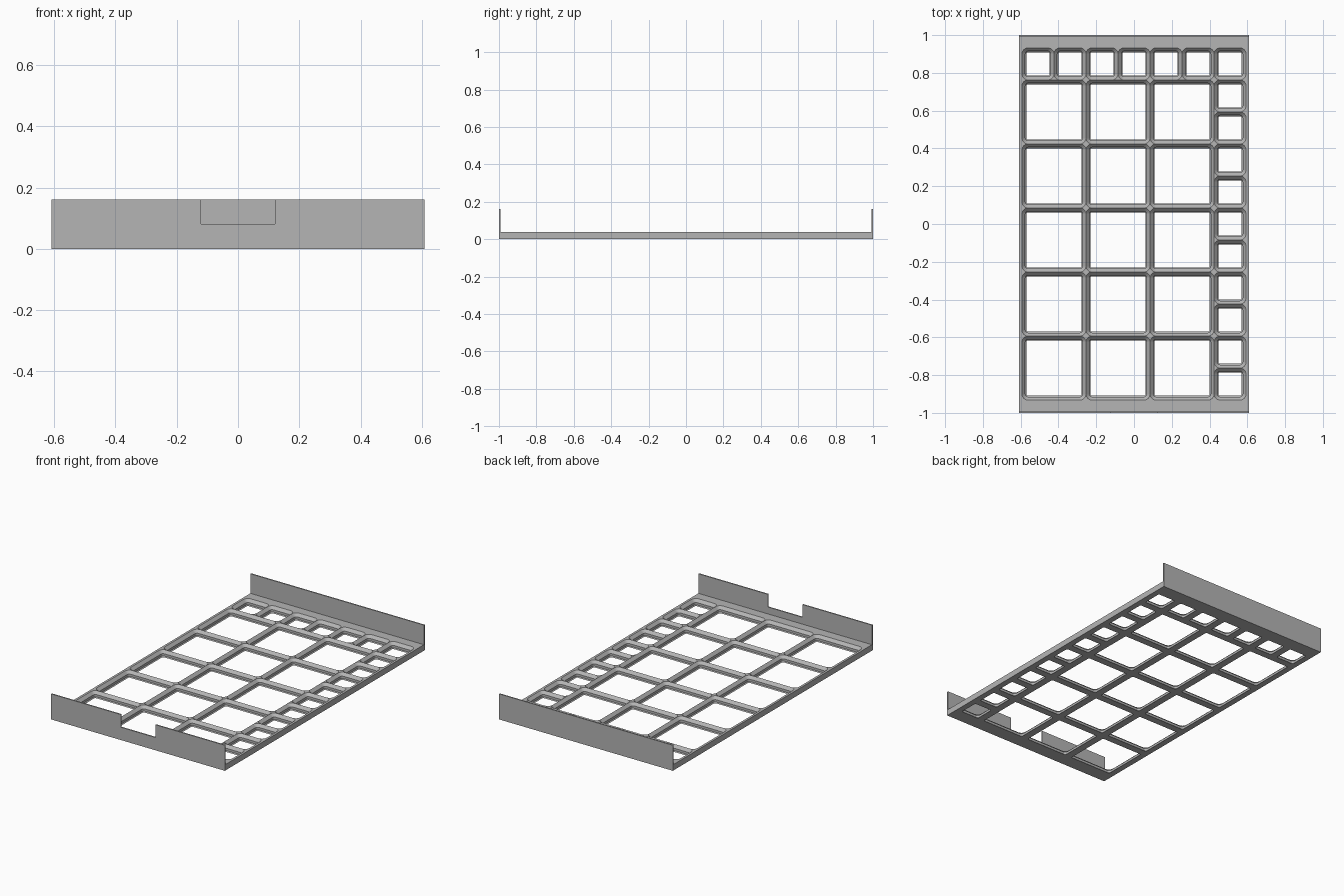
import bpy, bmesh, math

cube = bpy.data.objects.get("Cube")
if cube:
    bpy.data.objects.remove(cube, do_unlink=True)

MM = 2 / 247.8                      # one millimetre in model units
PITCH = 42 * MM
HALF = PITCH / 2
HX, HY = 0.608, 1.0                 # half size of the whole tray
GX, GY = 1.75 * PITCH, 2.75 * PITCH  # half size of the grid
TOP, WALL, WALL_TOP = 4.65 * MM, 0.008, 0.1615
NOTCH_X, NOTCH_Z = 0.121, 0.081

grey = bpy.data.materials.new("plain grey")
grey.use_nodes = True
colour = (0.46, 0.46, 0.46, 1)
grey.diffuse_color = colour
grey.node_tree.nodes["Principled BSDF"].inputs["Base Color"].default_value = colour


def finish(bm, name):
    bmesh.ops.remove_doubles(bm, verts=bm.verts, dist=1e-5)
    bmesh.ops.recalc_face_normals(bm, faces=bm.faces)
    mesh = bpy.data.meshes.new(name)
    bm.to_mesh(mesh)
    bm.free()
    mesh.materials.append(grey)
    obj = bpy.data.objects.new(name, mesh)
    bpy.context.collection.objects.link(obj)
    return obj


def prism(name, outline, y0, y1):
    """Extrude an x-z outline from y0 to y1."""
    bm = bmesh.new()
    face = bm.faces.new([bm.verts.new((x, y0, z)) for x, z in outline])
    new = bmesh.ops.extrude_face_region(bm, geom=[face])["geom"]
    bmesh.ops.translate(bm, vec=(0, y1 - y0, 0),
                        verts=[v for v in new if isinstance(v, bmesh.types.BMVert)])
    return finish(bm, name)


def box(name, x0, x1, y0, y1, z1):
    return prism(name, [(x0, 0), (x1, 0), (x1, z1), (x0, z1)], y0, y1)


# Socket profile: inset, corner radius and height, from the bottom up
PROFILE = [(2.85, 1.15, 0), (2.15, 1.85, 0.7), (2.15, 1.85, 2.5), (0, 4, 4.65)]
SEG = 6
SIGNS = [(1, 1), (-1, 1), (-1, -1), (1, -1)]


def add_cell(bm, x0, y0, w, h):
    """One rounded socket through a rectangular cell."""
    cx, cy = x0 + w / 2, y0 + h / 2
    rings = []
    for inset, radius, z in PROFILE:
        r = radius * MM
        ring = []
        for k, (sx, sy) in enumerate(SIGNS):
            for i in range(SEG + 1):
                a = (k + i / SEG) * math.pi / 2
                ring.append(bm.verts.new((
                    cx + sx * (w / 2 - inset * MM - r) + r * math.cos(a),
                    cy + sy * (h / 2 - inset * MM - r) + r * math.sin(a), z * MM)))
        rings.append(ring)
    n = len(rings[0])
    for low, high in zip(rings, rings[1:]):
        for i in range(n):
            j = (i + 1) % n
            bm.faces.new((low[j], low[i], high[i], high[j]))
    # Flat corner webs on top and bottom, plus flat sides below
    for ring, z in ((rings[0], 0), (rings[-1], TOP)):
        corners = [bm.verts.new((cx + sx * w / 2, cy + sy * h / 2, z)) for sx, sy in SIGNS]
        for k, corner in enumerate(corners):
            start = k * (SEG + 1)
            for i in range(start, start + SEG):
                tri = (corner, ring[i + 1], ring[i])
                bm.faces.new(tri if z else tri[::-1])
            if z == 0:
                bm.faces.new((corner, ring[start + SEG],
                              ring[(start + SEG + 1) % n], corners[(k + 1) % 4]))


def socket_group(name, cells):
    bm = bmesh.new()
    for cell in cells:
        add_cell(bm, *cell)
    # Keep the coincident ridges of neighbouring cells as separate shells
    mesh = bpy.data.meshes.new(name)
    bm.to_mesh(mesh)
    bm.free()
    mesh.materials.append(grey)
    obj = bpy.data.objects.new(name, mesh)
    bpy.context.collection.objects.link(obj)


socket_group("large_sockets", [(-GX + i * PITCH, -GY + j * PITCH, PITCH, PITCH)
                               for i in range(3) for j in range(5)])
socket_group("left_small_sockets", [(GX - HALF, -GY + j * HALF, HALF, HALF)
                                    for j in range(10)])
socket_group("back_small_sockets", [(-GX + i * HALF, GY - HALF, HALF, HALF)
                                    for i in range(7)])

# Solid margins around the grid
box("right_margin", -HX, -GX, -GY, GY, TOP)
box("left_margin", GX, HX, -GY, GY, TOP)
box("front_margin", -HX, HX, -HY + WALL, -GY, TOP)
box("back_margin", -HX, HX, GY, HY - WALL, TOP)

# Upright end walls, the front one notched
box("back_wall", -HX, HX, HY - WALL, HY, WALL_TOP)
prism("front_wall", [(-HX, 0), (HX, 0), (HX, WALL_TOP), (NOTCH_X, WALL_TOP),
                     (NOTCH_X, NOTCH_Z), (-NOTCH_X, NOTCH_Z),
                     (-NOTCH_X, WALL_TOP), (-HX, WALL_TOP)], -HY, -HY + WALL)
